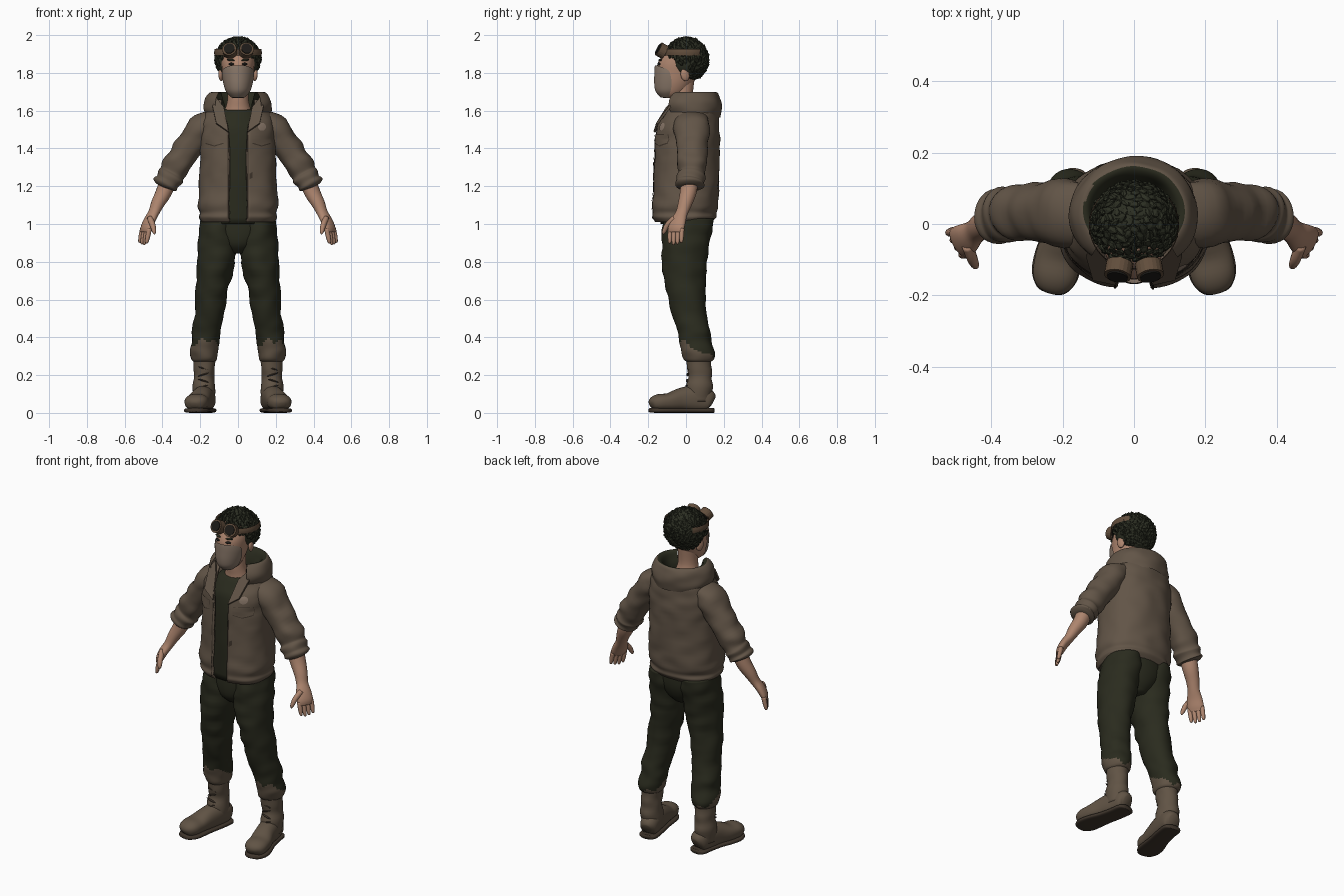
import bpy, bmesh, math, random
from mathutils import Vector, Matrix, noise
from mathutils.bvhtree import BVHTree

if "Cube" in bpy.data.objects:
    bpy.data.objects.remove(bpy.data.objects["Cube"], do_unlink=True)
random.seed(4)


def material(name, *rgb):
    m = bpy.data.materials.new(name)
    m.use_nodes = True
    m.diffuse_color = (*rgb, 1)
    m.node_tree.nodes["Principled BSDF"].inputs["Base Color"].default_value = (*rgb, 1)
    return m


JACKET = material("jacket brown", .122, .09, .063)
TRIM = material("dark brown trim", .05, .036, .025)
CLOTH = material("dark green cloth", .023, .024, .013)
HAIR = material("dark hair", .026, .029, .017)
SKIN = material("skin", .42, .235, .157)
MASK = material("mask taupe", .25, .185, .14)
LEATHER = material("boot leather", .118, .087, .059)
FRAME = material("goggle frame", .12, .075, .045)
BLACK = material("near black", .012, .011, .009)


def build(name, verts, faces, mats, rule=None, smooth=True):
    mesh = bpy.data.meshes.new(name)
    mesh.from_pydata([tuple(v) for v in verts], [], faces)
    for m in mats:
        mesh.materials.append(m)
    for f in mesh.polygons:
        f.use_smooth = smooth
        if rule:
            f.material_index = rule(f)
    ob = bpy.data.objects.new(name, mesh)
    bpy.context.collection.objects.link(ob)
    return ob


def refine(rings, sub):
    """Smoothly interpolate rings of numbers along the loft."""
    out = []
    for i in range(len(rings) - 1):
        quad = [rings[max(0, min(len(rings) - 1, i + k))] for k in (-1, 0, 1, 2)]
        for s in range(sub):
            t = s / sub
            out.append([b + t / 2 * (c - a + t * (2*a - 5*b + 4*c - d + t * (3*b - 3*c + d - a)))
                        for a, b, c, d in zip(*quad)])
    return out + [list(rings[-1])]


def loft(name, rings, mats, n=28, sub=4, follow=False, ref=(0, 1, 0), p=1.0,
         amp=0.0, arc=None, side=1, rule=None):
    """Skin rings (x, y, z, half width, half depth, gap degrees); arc opens the ring."""
    rings = refine(rings, sub)
    pts = [Vector(r[:3]) for r in rings]
    ref, verts = Vector(ref), []
    for i, r in enumerate(rings):
        if follow:
            t = (pts[min(i + 1, len(pts) - 1)] - pts[max(i - 1, 0)]).normalized()
        else:
            t = Vector((0, 0, 1 if pts[-1].z >= pts[0].z else -1))
        u = ref.cross(t).normalized()
        v = t.cross(u)
        for j in range(n):
            if arc is None:
                ang = 2 * math.pi * j / n
            else:
                g = math.radians(r[5])
                ang = arc + g + (2 * math.pi - 2 * g) * j / (n - 1)
            c, s = math.cos(ang), math.sin(ang)
            out = u * math.copysign(abs(c) ** p, c) * r[3] + v * math.copysign(abs(s) ** p, s) * r[4]
            co = pts[i] + out
            co += out.normalized() * amp * noise.noise(Vector((co.x, co.y, co.z * 1.6)) * 11)
            verts.append((co.x * side, co.y, co.z))
    faces = []
    for i in range(len(rings) - 1):
        for j in range(n if arc is None else n - 1):
            k = (j + 1) % n
            faces.append((i*n + j, i*n + k, i*n + n + k, i*n + n + j))
    if arc is None:
        faces += [tuple(reversed(range(n))), tuple(range(len(verts) - n, len(verts)))]
    if side < 0:
        faces = [f[::-1] for f in faces]
    return build(name, verts, faces, mats, rule)


def ball(name, loc, size, mat, rot=(0, 0, 0)):
    bpy.ops.mesh.primitive_uv_sphere_add(segments=20, ring_count=12, radius=1, location=loc, rotation=rot)
    ob = bpy.context.object
    ob.name, ob.scale = name, size
    ob.data.materials.append(mat)
    ob.data.shade_smooth()
    return ob


def drum(name, loc, radius, depth, mat, rot):
    bpy.ops.mesh.primitive_cylinder_add(vertices=20, radius=radius, depth=depth, location=loc, rotation=rot)
    ob = bpy.context.object
    ob.name = name
    ob.data.materials.append(mat)
    return ob


FRONT, BACK = -math.pi / 2, math.pi / 2

# Torso: shirt, open jacket, hood
loft("shirt", [(0, 0, 1.0, .18, .135), (0, 0, 1.2, .175, .145), (0, 0, 1.46, .17, .14),
               (0, .005, 1.55, .14, .115), (0, .01, 1.6, .095, .085), (0, .01, 1.605, .06, .06)],
     [CLOTH], amp=.006)
jacket = loft("jacket_body", [
    (0, -.012, 1.01, .192, .152, 10), (0, -.01, 1.035, .208, .168, 10), (0, -.01, 1.06, .204, .166, 10),
    (0, -.005, 1.1, .213, .175, 10), (0, 0, 1.2, .206, .173, 10), (0, .003, 1.35, .2, .174, 10),
    (0, .008, 1.47, .202, .17, 11), (0, .015, 1.54, .195, .158, 14), (0, .03, 1.6, .168, .138, 24),
    (0, .04, 1.64, .135, .115, 38), (0, .045, 1.66, .12, .1, 45)],
    [JACKET], n=64, sub=5, p=.86, amp=.008, arc=FRONT)
thick = jacket.modifiers.new("thickness", "SOLIDIFY")
thick.thickness, thick.offset = .01, -1

loft("hood", [
    (0, .035, 1.565, .165, .145, 44), (0, .03, 1.61, .182, .158, 42), (0, .03, 1.66, .172, .155, 42),
    (0, .035, 1.695, .148, .135, 44), (0, .035, 1.69, .122, .112, 46), (0, .03, 1.64, .1, .088, 48),
    (0, .03, 1.59, .085, .075, 50)],
    [JACKET, CLOTH], n=48, amp=.008, arc=FRONT,
    rule=lambda f: int(math.hypot(f.center.x / .148, (f.center.y - .035) / .135) < .95 and f.normal.xy.dot(f.center.xy - Vector((0, .035))) < .02))

# Flat pieces laid on the jacket front
tree = BVHTree.FromPolygons([v.co for v in jacket.data.vertices], [p.vertices for p in jacket.data.polygons])


def patch(name, shape, mat, n=10, lift=.004):
    """Drape a unit square, mapped to x and z by shape, over the jacket front."""
    verts = []
    for i in range(n + 1):
        for j in range(n + 1):
            x, z = shape(j / n, i / n)
            hit = tree.ray_cast(Vector((x, -1, z)), Vector((0, 1, 0)))[0]
            verts.append((x, (hit.y if hit and hit.y < 0 else -.16) - lift, z))
    faces = [(i*(n+1) + j, i*(n+1) + j + 1, (i+1)*(n+1) + j + 1, (i+1)*(n+1) + j)
             for i in range(n) for j in range(n)]
    return build(name, verts, faces, [mat])


def disc(u, v):
    a, b = 2 * u - 1, 2 * v - 1
    return .127 + .021 * a * math.sqrt(1 - b * b / 2), 1.515 + .021 * b * math.sqrt(1 - a * a / 2)


patch("chest_badge", disc, MASK)
patch("torn_patch", lambda u, v: (.06 + .016 * u, 1.235 + .03 * v + .01 * u), TRIM)

for side, label in ((1, "left"), (-1, "right")):
    def flap(u, v, grow=0.0):
        drop = .045 + .014 * (1 - abs(2 * u - 1)) + grow
        return side * (.078 + .095 * u), 1.475 - drop * (1 - v)
    patch(label + "_pocket_shadow", lambda u, v: flap(u, v, .006), TRIM, lift=.003)
    patch(label + "_pocket_flap", flap, JACKET, lift=.007)
    patch(label + "_zip", lambda u, v: (side * (.05 + .006 * u), 1.03 + .44 * v), TRIM, n=24)
    lapel = build(label + "_lapel",
                  [(side * x, y, z) for x, y, z in ((.05, -.172, 1.49), (.115, -.158, 1.535), (.135, -.09, 1.625),
                                                    (.115, -.055, 1.67), (.075, -.105, 1.62))],
                  [(0, 1, 2, 3, 4)[::side]], [JACKET], smooth=False)
    fold = lapel.modifiers.new("thickness", "SOLIDIFY")
    fold.thickness = .012

    # Sleeve with rolled cuff
    loft(label + "_sleeve", [
        (.13, .03, 1.56, .05, .085), (.195, .03, 1.505, .074, .098), (.24, .032, 1.435, .074, .09),
        (.295, .032, 1.36, .07, .08), (.33, .03, 1.305, .075, .078), (.35, .028, 1.27, .064, .07),
        (.362, .025, 1.25, .073, .08), (.375, .022, 1.225, .066, .073), (.386, .02, 1.207, .07, .076),
        (.392, .02, 1.195, .045, .05)], [JACKET], follow=True, p=.95, amp=.011, side=side)

    # Forearm, palm and fingers
    across = Vector((.5, .85, 0)).normalized()
    loft(label + "_forearm_and_palm", [
        (.36, .022, 1.255, .045, .05), (.392, .012, 1.17, .042, .045), (.424, -.005, 1.11, .035, .038),
        (.446, -.022, 1.06, .027, .034), (.468, -.04, 1.02, .025, .044), (.485, -.052, .98, .022, .048),
        (.492, -.056, .955, .014, .042)], [SKIN], n=20, follow=True, ref=across, side=side)
    for k, finger in enumerate(("index", "middle", "ring", "little")):
        base = Vector((.487, -.052, .975)) + across * (.024 * k - .036)
        reach = .088 - .008 * abs(k - 1.3)
        path = [base + Vector((.016 * t, -.004 * t, -reach * t)) for t in (0, .5, .9, 1)]
        loft(f"{label}_{finger}_finger", [(*q, r, r) for q, r in zip(path, (.013, .0125, .009, .003))],
             [SKIN], n=10, sub=3, follow=True, side=side)
    loft(label + "_thumb", [(.466, -.06, 1.03, .016, .018), (.452, -.098, .995, .015, .015),
                            (.444, -.116, .96, .011, .011), (.442, -.12, .945, .003, .003)],
         [SKIN], n=10, follow=True, side=side)

    # Trouser leg, turned to brown at the gathered cuff
    loft(label + "_trouser_leg", [
        (.1, .015, 1.03, .098, .13), (.104, .008, .95, .104, .134), (.11, -.006, .85, .105, .122),
        (.122, -.008, .75, .095, .113), (.14, .002, .62, .084, .1), (.155, .022, .5, .079, .09),
        (.167, .045, .42, .074, .087), (.17, .054, .365, .072, .088), (.175, .064, .315, .073, .088),
        (.178, .068, .28, .064, .078), (.178, .07, .265, .045, .05)],
        [CLOTH, LEATHER], n=32, sub=5, amp=.011, side=side,
        rule=lambda f: int(f.center.z < .335 - .5 * (f.center.y - .06) + .012 * math.sin(90 * f.center.x)))

    # Boot
    loft(label + "_boot_shaft", [
        (.176, .066, .33, .06, .068), (.178, .07, .25, .057, .066), (.18, .074, .19, .054, .062),
        (.18, .07, .13, .057, .07), (.18, .062, .06, .055, .07)], [LEATHER], amp=.008, side=side)
    loft(label + "_boot_foot", [
        (.165, .142, .06, .025, .03), (.168, .122, .068, .048, .055), (.178, .06, .075, .055, .066),
        (.194, -.02, .072, .058, .062), (.212, -.09, .058, .063, .046), (.222, -.145, .054, .062, .043),
        (.229, -.178, .047, .045, .032), (.232, -.19, .042, .015, .012)],
        [LEATHER], follow=True, ref=(0, 0, 1), p=.85, amp=.004, side=side)
    loft(label + "_boot_sole", [
        (.164, .146, .013, .03, .013), (.167, .125, .013, .053, .013), (.178, .05, .013, .055, .013),
        (.194, -.02, .013, .057, .013), (.212, -.09, .013, .066, .013), (.222, -.145, .013, .065, .013),
        (.23, -.185, .014, .042, .012), (.232, -.194, .015, .015, .008)],
        [TRIM], follow=True, ref=(0, 0, 1), p=.6, side=side)
    for k in range(4):
        tilt = .3 * (-1) ** k
        ball(f"{label}_lace_{k}", (side * (.181 + .002 * k), .012 - .003 * k, .235 - .032 * k),
             (.03, .007, .004), TRIM, (0, tilt, 0))

    # Ear, eye, brow and goggle cup
    ball(label + "_ear", (side * .09, -.005, 1.79), (.013, .024, .034), SKIN, (.2, 0, side * .25))
    ball(label + "_eye", (side * .036, -.143, 1.847), (.016, .007, .007), BLACK, (0, 0, side * .3))
    ball(label + "_brow", (side * .038, -.137, 1.868), (.022, .007, .006), HAIR, (0, side * -.1, side * .3))
    aim = (math.radians(62), 0, side * .18)
    drum(label + "_goggle_cup", (side * .043, -.128, 1.918), .038, .04, FRAME, aim)
    drum(label + "_goggle_lens", (side * .043, -.13, 1.919), .029, .046, BLACK, aim)

# Trouser seat joining the legs
loft("trouser_seat", [(0, .012, 1.05, .18, .128), (0, .008, .96, .17, .13), (0, 0, .89, .11, .112),
                      (0, 0, .845, .05, .07)], [CLOTH])

# Neck, head and face mask
loft("neck", [(0, .005, 1.565, .085, .08), (0, -.01, 1.615, .066, .062), (0, -.02, 1.67, .055, .056),
              (0, -.015, 1.77, .055, .06)], [SKIN])
loft("head", [(0, -.085, 1.668, .028, .036), (0, -.075, 1.69, .054, .07), (0, -.06, 1.74, .073, .095),
              (0, -.045, 1.8, .083, .11), (0, -.036, 1.85, .088, .114), (0, -.02, 1.9, .085, .1),
              (0, 0, 1.94, .07, .075), (0, 0, 1.96, .03, .03)], [SKIN])
loft("face_mask", [(0, -.092, 1.67, .035, .042, 92), (0, -.08, 1.7, .063, .08, 92),
                   (0, -.068, 1.74, .077, .1, 95), (0, -.055, 1.79, .087, .113, 104),
                   (0, -.05, 1.82, .088, .117, 116), (0, -.048, 1.838, .086, .117, 150)],
     [MASK], arc=BACK)
loft("goggle_strap", [(0, -.004, 1.893, .125, .122, 50), (0, -.004, 1.91, .126, .123, 50),
                      (0, -.004, 1.927, .123, .12, 50)], [FRAME], n=40, arc=BACK)

# Hair: a solid cap under many curved tufts
ball("hair_cap", (0, .01, 1.87), (.115, .105, .116), HAIR)
bm = bmesh.new()
COUNT = 330
for i in range(COUNT):
    z = 1 - 2 * (i + .5) / COUNT
    ang = i * math.pi * (3 - math.sqrt(5))
    d = Vector((math.cos(ang) * math.sqrt(1 - z * z), math.sin(ang) * math.sqrt(1 - z * z), z))
    low = .08 if d.y < -.45 else (-.2 if d.y < .15 else -.85)
    if d.z < low:
        continue
    spot = Vector((d.x * .118, d.y * .113 + .002, d.z * .115 + 1.87))
    turn = d.to_track_quat("Z", "Y").to_matrix().to_4x4()
    twist = Matrix.Rotation(random.uniform(-1.2, 1.2), 4, "Z") @ Matrix.Rotation(random.uniform(.1, .5), 4, "X")
    size = Matrix.Diagonal((random.uniform(.009, .013), random.uniform(.017, .026), .008, 1))
    bmesh.ops.create_icosphere(bm, subdivisions=1, radius=1, matrix=Matrix.Translation(spot) @ turn @ twist @ size)
hair_mesh = bpy.data.meshes.new("hair_tufts")
bm.to_mesh(hair_mesh)
bm.free()
hair_mesh.materials.append(HAIR)
bpy.context.collection.objects.link(bpy.data.objects.new("hair_tufts", hair_mesh))
